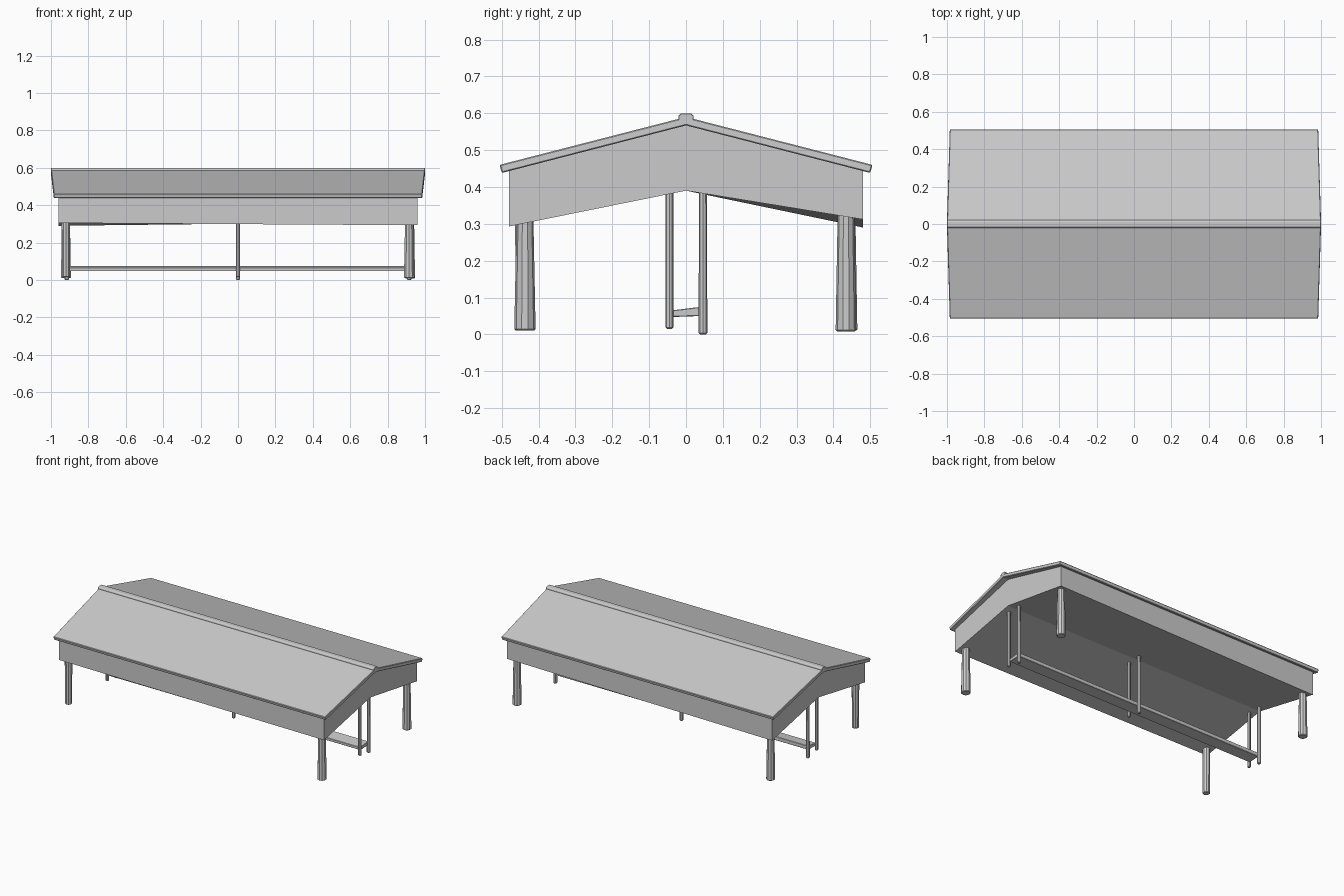
import bpy, bmesh
from mathutils import Vector

if "Cube" in bpy.data.objects:
    bpy.data.objects.remove(bpy.data.objects["Cube"])


def loft(name, rings, bevel=0.0):
    """Closed solid skinned through matching rings of points."""
    bm = bmesh.new()
    loops = [[bm.verts.new(p) for p in ring] for ring in rings]
    n = len(loops[0])
    for a, b in zip(loops, loops[1:]):
        for i in range(n):
            j = (i + 1) % n
            bm.faces.new((a[i], a[j], b[j], b[i]))
    bm.faces.new(loops[0][::-1])
    bm.faces.new(loops[-1])
    bmesh.ops.recalc_face_normals(bm, faces=bm.faces)
    mesh = bpy.data.meshes.new(name)
    bm.to_mesh(mesh)
    bm.free()
    obj = bpy.data.objects.new(name, mesh)
    bpy.context.collection.objects.link(obj)
    if bevel:
        mod = obj.modifiers.new("worn_edges", 'BEVEL')
        mod.width = bevel
        mod.segments = 1
        mod.limit_method = 'ANGLE'
    return obj


def post(name, x, y, z0, z1, r0, r1, sides):
    """Tapered round post with a slightly rounded foot."""
    bpy.ops.mesh.primitive_cone_add(vertices=sides, radius1=r0, radius2=r1,
                                    depth=z1 - z0, location=(x, y, (z0 + z1) / 2))
    obj = bpy.context.object
    obj.name = name
    mod = obj.modifiers.new("rounded_foot", 'BEVEL')
    mod.width = 0.004
    mod.segments = 1
    mod.limit_method = 'ANGLE'
    mod.angle_limit = 1.2
    bpy.ops.object.shade_smooth_by_angle()


# Gabled body under the roof, its lower edges slightly uneven
def body_ring(x, z_front, z_back):
    return [(x, -0.48, z_front), (x, 0, 0.39), (x, 0.48, z_back),
            (x, 0.48, 0.45), (x, 0, 0.575), (x, -0.48, 0.45)]


loft("gable_body", [body_ring(-0.96, 0.305, 0.29), body_ring(0.96, 0.293, 0.312)])

# Roof slabs, ends flaring outwards towards the ridge
profile = [(-0.50, 0.438), (0, 0.567), (0.50, 0.438),
           (0.506, 0.46), (0, 0.59), (-0.506, 0.46)]
loft("roof", [[(s * (1.0 - 0.03 * abs(y)), y, z) for y, z in profile]
              for s in (-1, 1)], 0.003)

# Ridge cap
cap = [(-0.021, 0.58), (0.021, 0.58), (0.021, 0.592),
       (0.014, 0.6), (-0.014, 0.6), (-0.021, 0.592)]
loft("ridge_cap", [[(x, y, z) for y, z in cap] for x in (-1, 1)], 0.002)

# Corner posts: x, y, foot height, foot radius, head radius
for name, x, y, z0, r0, r1 in (
        ("front_left_post", -0.92, -0.44, 0.015, 0.022, 0.024),
        ("front_right_post", 0.915, -0.437, 0.01, 0.029, 0.022),
        ("back_left_post", -0.92, 0.437, 0.01, 0.028, 0.022),
        ("back_right_post", 0.92, 0.434, 0.008, 0.028, 0.022)):
    post(name, x, y, z0, 0.36, r0, r1, 10)

# Three pairs of thin middle posts
for x in (-0.915, 0, 0.915):
    post("thin_post_front", x, -0.045, 0.015, 0.42, 0.0105, 0.0105, 8)
    post("thin_post_back", x, 0.046, 0.0, 0.42, 0.012, 0.0105, 8)

# Low plank held between the thin posts
loft("low_plank", [[(x, -0.04, 0.047), (x, 0.042, 0.05),
                    (x, 0.042, 0.075), (x, -0.04, 0.065)]
                   for x in (-0.915, 0.915)], 0.002)
